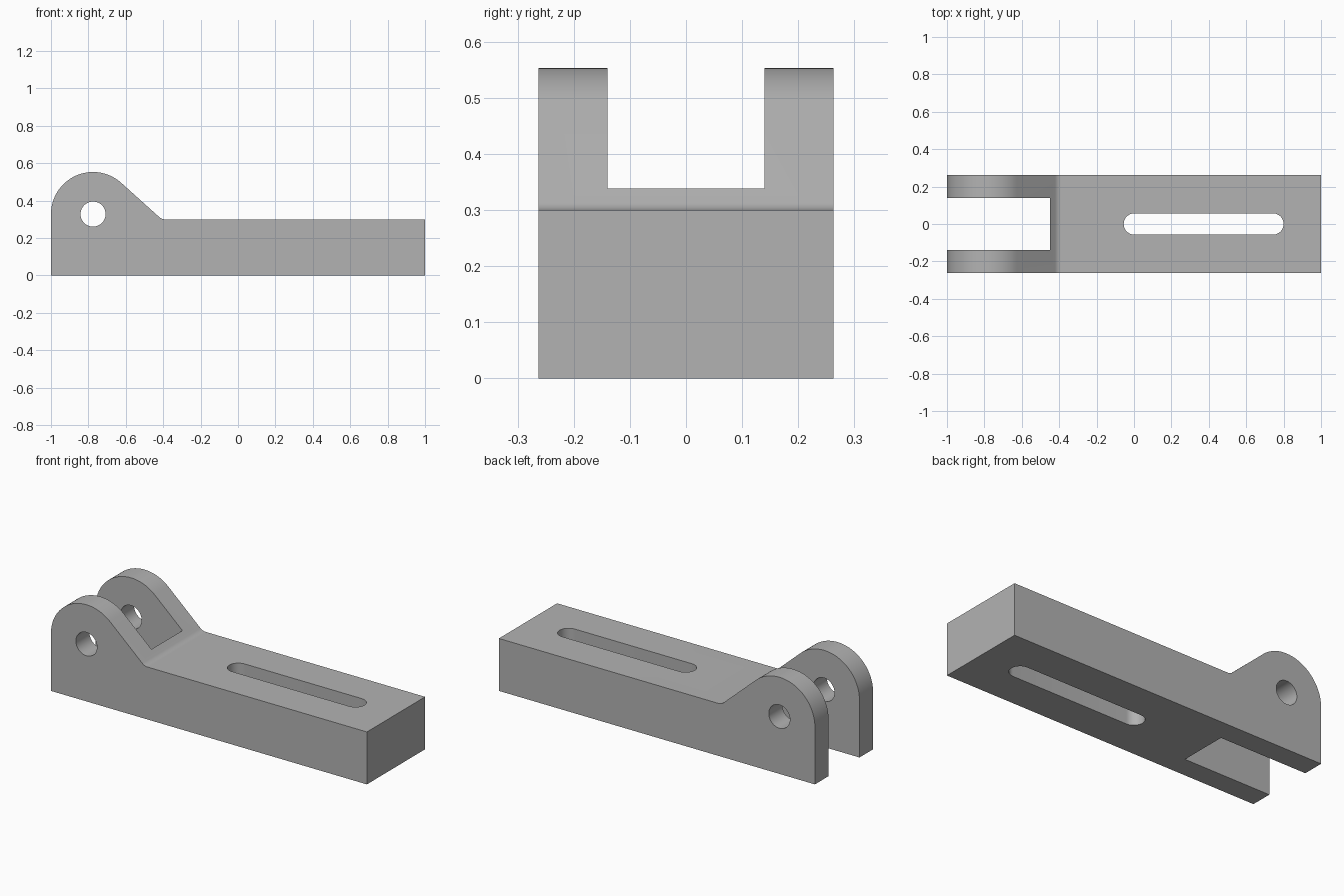
import bpy
import bmesh
from math import cos, sin, tan, radians, pi
from mathutils import Vector

cube = bpy.data.objects.get("Cube")
if cube:
    bpy.data.objects.remove(cube, do_unlink=True)

HALF_WIDTH = 0.263
PIVOT = Vector((-0.775, 0.328))
LUG_R = 0.225
DECK = 0.30

grey = bpy.data.materials.new("machined grey")
grey.use_nodes = True
colour = (0.45, 0.45, 0.45, 1)
grey.diffuse_color = colour
grey.node_tree.nodes["Principled BSDF"].inputs["Base Color"].default_value = colour


def arc(centre, radius, start, end, steps):
    """Points along a circular arc, angles in degrees."""
    return [Vector((centre[0] + radius * cos(radians(start + (end - start) * i / steps)),
                    centre[1] + radius * sin(radians(start + (end - start) * i / steps))))
            for i in range(steps + 1)]


def prism(name, outline, low, high, along_y):
    """Extrude a 2D outline along y (outline in xz) or z (outline in xy)."""
    bm = bmesh.new()
    place = (lambda p, d: (p[0], d, p[1])) if along_y else (lambda p, d: (p[0], p[1], d))
    face = bm.faces.new([bm.verts.new(place(p, low)) for p in outline])
    moved = bmesh.ops.extrude_face_region(bm, geom=[face])["geom"]
    shift = (0, high - low, 0) if along_y else (0, 0, high - low)
    bmesh.ops.translate(bm, vec=shift, verts=[v for v in moved if isinstance(v, bmesh.types.BMVert)])
    bmesh.ops.recalc_face_normals(bm, faces=bm.faces)
    mesh = bpy.data.meshes.new(name)
    bm.to_mesh(mesh)
    bm.free()
    mesh.materials.append(grey)
    obj = bpy.data.objects.new(name, mesh)
    bpy.context.collection.objects.link(obj)
    return obj


# Side profile: rounded lug, tangent slope, small fillet, flat deck
normal = 48
slope = 90 - normal
tangent = PIVOT + LUG_R * Vector((cos(radians(normal)), sin(radians(normal))))
corner_x = tangent.x + (tangent.y - DECK) / tan(radians(slope))
fillet_r = 0.05
fillet_centre = (corner_x + fillet_r * tan(radians(slope / 2)), DECK + fillet_r)
profile = [(-1, 0)]
profile += arc(PIVOT, LUG_R, 180, normal, 32)
profile += arc(fillet_centre, fillet_r, 180 + normal, 270, 8)
profile += [(1, DECK), (1, 0)]
body = prism("clevis_body", profile, -HALF_WIDTH, HALF_WIDTH, True)

# Cutters: fork gap, pivot hole and long slot
gap = [(-1.2, -0.14), (-0.45, -0.14), (-0.45, 0.14), (-1.2, 0.14)]
slot_r = 0.057
slot = arc((0.002, 0), slot_r, 90, 270, 20) + arc((0.743, 0), slot_r, -90, 90, 20)
hole = arc(PIVOT, 0.067, 0, 360, 40)[:-1]
cutters = [prism("fork_gap_cutter", gap, -0.2, 0.8, False),
           prism("pivot_hole_cutter", hole, -0.5, 0.5, True),
           prism("slot_cutter", slot, -0.2, 0.8, False)]

bpy.ops.object.select_all(action="DESELECT")
body.select_set(True)
bpy.context.view_layer.objects.active = body
for cutter in cutters:
    cutter.hide_render = True
    cut = body.modifiers.new(cutter.name, "BOOLEAN")
    cut.operation = "DIFFERENCE"
    cut.solver = "EXACT"
    cut.object = cutter
    bpy.ops.object.modifier_apply(modifier=cut.name)
    bpy.data.objects.remove(cutter, do_unlink=True)

bpy.ops.object.shade_smooth_by_angle(angle=radians(30))
